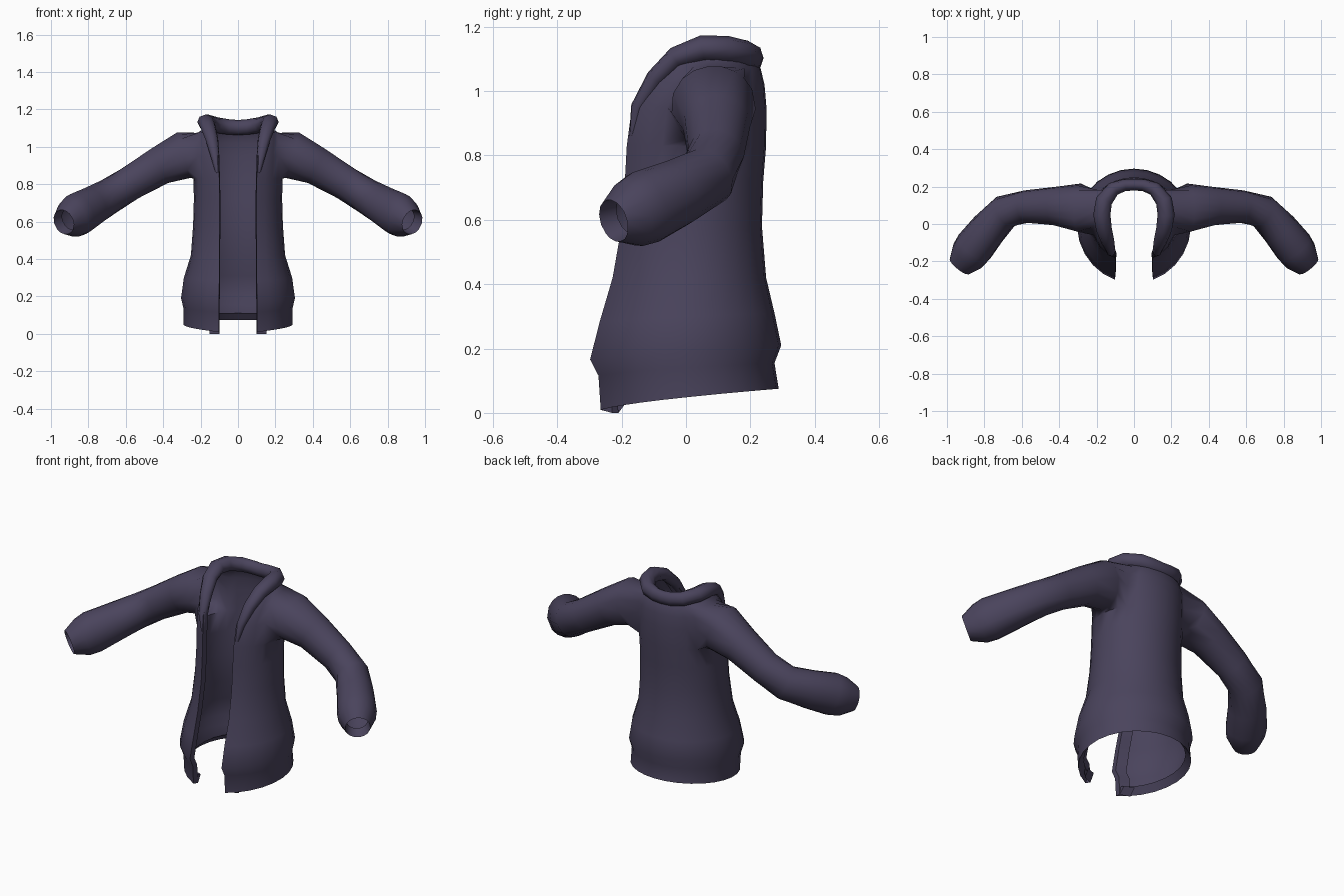
import bpy, bmesh, math
from mathutils import Vector

if "Cube" in bpy.data.objects:
    bpy.data.objects.remove(bpy.data.objects["Cube"])

cloth = bpy.data.materials.new("dark plum cloth")
cloth.diffuse_color = (0.068, 0.057, 0.108, 1)
cloth.use_nodes = True
cloth.node_tree.nodes["Principled BSDF"].inputs["Base Color"].default_value = cloth.diffuse_color


def finish(bm, name):
    """Turn a right-half bmesh into a mirrored, smooth object."""
    bmesh.ops.recalc_face_normals(bm, faces=bm.faces)
    me = bpy.data.meshes.new(name)
    bm.to_mesh(me)
    bm.free()
    me.materials.append(cloth)
    ob = bpy.data.objects.new(name, me)
    bpy.context.collection.objects.link(ob)
    m = ob.modifiers.new("mirror", 'MIRROR')
    m.use_axis = (True, False, False)
    m.merge_threshold = 0.002
    bpy.ops.object.select_all(action='DESELECT')
    ob.select_set(True)
    bpy.context.view_layer.objects.active = ob
    bpy.ops.object.modifier_apply(modifier="mirror")
    bpy.ops.object.shade_smooth_by_angle(angle=math.radians(60))
    return ob


def bridge(bm, a, b, closed=True):
    n = len(a)
    for i in range(n if closed else n - 1):
        j = (i + 1) % n
        bm.faces.new((a[i], a[j], b[j], b[i]))


# Jacket body: half rings from the front opening round to the middle of the back
# (z front, z back, half width, y at front edge, y at back, x of front edge)
RINGS = [
    (0.04, 0.11, 0.262, -0.235, 0.258, 0.105),   # hem turned inwards
    (0.00, 0.075, 0.292, -0.265, 0.288, 0.102),
    (0.11, 0.155, 0.293, -0.272, 0.275, 0.102),
    (0.16, 0.21, 0.305, -0.298, 0.296, 0.102),
    (0.28, 0.31, 0.290, -0.268, 0.275, 0.100),
    (0.42, 0.42, 0.252, -0.228, 0.249, 0.100),
    (0.58, 0.58, 0.240, -0.200, 0.236, 0.098),
    (0.72, 0.72, 0.236, -0.190, 0.240, 0.098),
    (0.83, 0.83, 0.238, -0.184, 0.249, 0.100),
    (0.95, 0.95, 0.240, -0.168, 0.250, 0.105),
    (1.03, 1.02, 0.235, -0.118, 0.244, 0.118),
    (1.085, 1.07, 0.215, -0.075, 0.232, 0.135),
    (1.13, 1.10, 0.170, -0.020, 0.212, 0.145),
]
N = 12
bm = bmesh.new()
grid = []
for zf, zb, a, yf, yb, ex in RINGS:
    yc = (yf + yb) / 2
    p0 = math.asin(ex / a)
    bf = (yc - yf) / math.cos(p0)
    # two extra columns fold the front edge inwards
    row = [bm.verts.new((ex + 0.05, yf + 0.055, zf)),
           bm.verts.new((ex - 0.004, yf + 0.035, zf))]
    for i in range(N + 1):
        p = p0 + (math.pi - p0) * i / N
        c = math.cos(p)
        t = ((1 - c) / 2) ** 0.6
        x = a * math.sin(p) if i < N else 0
        y = yc - (bf if c > 0 else yb - yc) * c
        row.append(bm.verts.new((x, y, zf + (zb - zf) * t)))
    grid.append(row)

# leave an armhole between these columns and rows
C0, C1, R0, R1 = 5, 10, 8, 11
for r in range(len(grid) - 1):
    for c in range(len(grid[0]) - 1):
        if not (R0 <= r < R1 and C0 <= c < C1):
            bm.faces.new((grid[r][c], grid[r][c + 1], grid[r + 1][c + 1], grid[r + 1][c]))
hole = ([grid[R0][c] for c in range(C0, C1)] + [grid[r][C1] for r in range(R0, R1)] +
        [grid[R1][c] for c in range(C1, C0, -1)] + [grid[r][C0] for r in range(R1, R0, -1)])

# Sleeve: rings along a bent arm, joined to the armhole (x, y, z, depth, height)
ARM = [
    (0.29, 0.085, 0.955, 0.132, 0.128),
    (0.42, 0.095, 0.897, 0.105, 0.103),
    (0.58, 0.092, 0.802, 0.088, 0.092),
    (0.69, 0.065, 0.735, 0.092, 0.095),
    (0.78, -0.03, 0.683, 0.100, 0.105),
    (0.855, -0.125, 0.640, 0.107, 0.116),
    (0.888, -0.17, 0.618, 0.100, 0.106),
    (0.932, -0.225, 0.597, 0.068, 0.068),
    (0.895, -0.178, 0.613, 0.058, 0.058),       # cuff turned inwards
]
pts = [Vector((0.16, 0.09, 0.97))] + [Vector(a[:3]) for a in ARM]
angles = [math.atan2((v.co.z - 0.955) / 0.128, (v.co.y - 0.085) / 0.132) for v in hole]
# even out the angles so the sleeve is round
start = angles[0]
n = len(hole)
even = [start + 2 * math.pi * i / n for i in range(n)]
angles = [e + 0.4 * math.remainder(g - e, 2 * math.pi) for g, e in zip(angles, even)]
prev = hole
for k, (x, y, z, ry, rz) in enumerate(ARM):
    if k < 7:
        d = (pts[k + 2] - pts[k]).normalized()
    else:
        d = (pts[8] - pts[7]).normalized()
    side = Vector((0, 0, 1)).cross(d).normalized()
    up = d.cross(side)
    ring = [bm.verts.new(Vector((x, y, z)) + side * ry * math.cos(t) + up * rz * math.sin(t))
            for t in angles]
    bridge(bm, prev, ring)
    prev = ring
finish(bm, "jacket_body_with_sleeves")

# Rolled collar: a tapering roll from the front edges round the neck
# (x, y, z, half width, half height)
COLLAR = [
    (0.110, -0.165, 0.86, 0.010, 0.012),
    (0.123, -0.150, 0.95, 0.024, 0.022),
    (0.140, -0.095, 1.04, 0.035, 0.030),
    (0.160, -0.030, 1.105, 0.042, 0.034),
    (0.172, 0.050, 1.133, 0.046, 0.040),
    (0.160, 0.125, 1.130, 0.045, 0.042),
    (0.110, 0.188, 1.115, 0.038, 0.042),
    (0.050, 0.208, 1.106, 0.032, 0.041),
    (0.000, 0.210, 1.103, 0.031, 0.040),
]
bm = bmesh.new()
prev = None
cp = [Vector(c[:3]) for c in COLLAR]
for k, (x, y, z, w, h) in enumerate(COLLAR):
    d = (cp[min(k + 1, 8)] - cp[max(k - 1, 0)]).normalized()
    if k == 8:
        d = Vector((-1, 0, 0))
    out = (Vector((x, y - 0.05, 0)) if k > 3 else Vector((1, -0.2, 0)))
    out = (out - d * out.dot(d)).normalized()
    up = out.cross(d).normalized()
    ring = [bm.verts.new(cp[k] + out * w * math.cos(t) + up * h * math.sin(t))
            for t in (2 * math.pi * i / 8 for i in range(8))]
    if prev:
        bridge(bm, prev, ring)
    else:
        bm.faces.new(ring)
    prev = ring
finish(bm, "rolled_collar")
